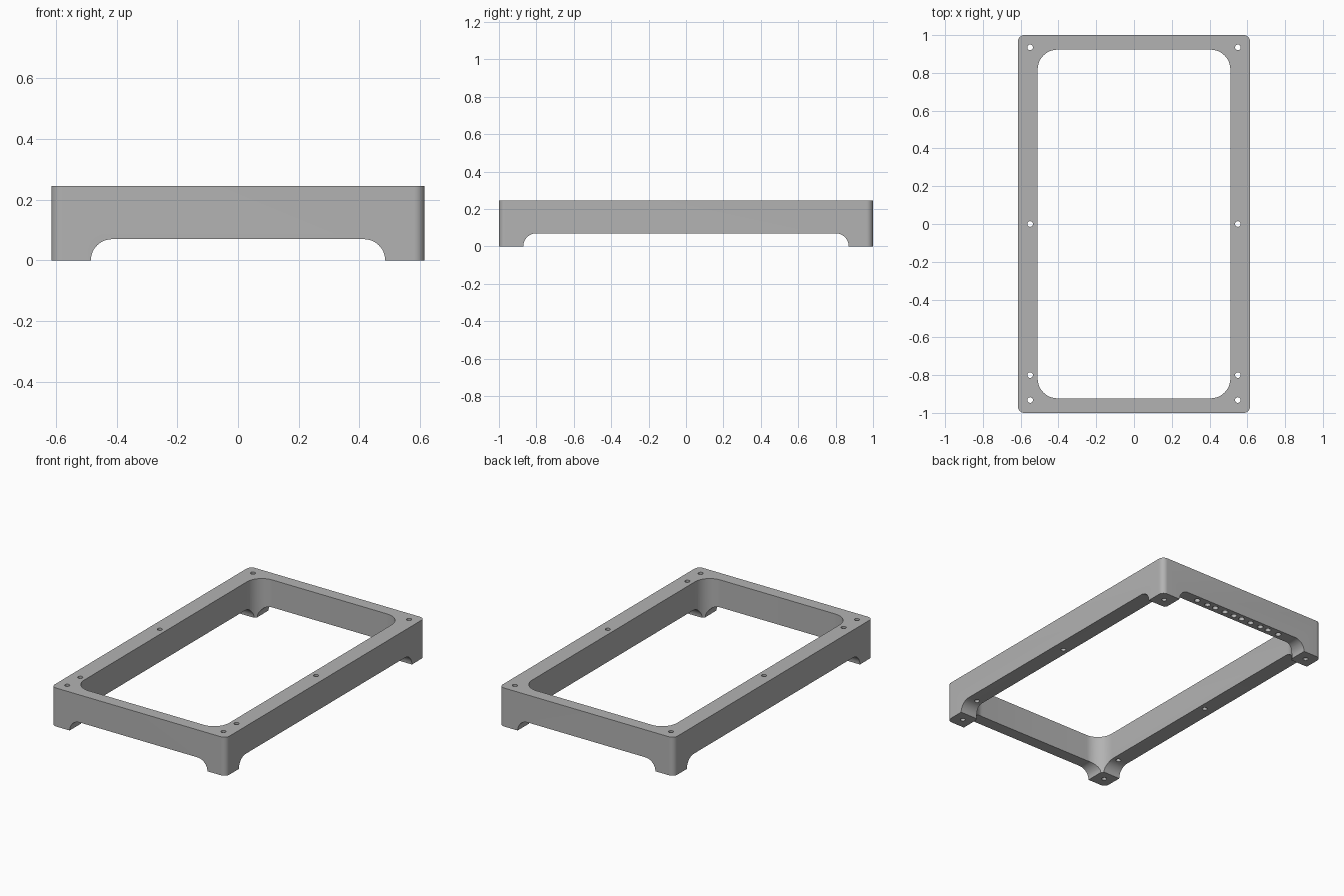
import bpy, bmesh, math
from mathutils import Matrix, Vector

HALF_X, HALF_Y, HEIGHT = 0.615, 1.0, 0.245

default = bpy.data.objects.get("Cube")
if default:
    bpy.data.objects.remove(default, do_unlink=True)

grey = bpy.data.materials.new("plain grey")
grey.use_nodes = True
colour = (0.45, 0.45, 0.45, 1)
grey.diffuse_color = colour
grey.node_tree.nodes["Principled BSDF"].inputs["Base Color"].default_value = colour


def rounded_rect(hx, hy, r, steps=12):
    """Outline of a rectangle with round corners, centred on the origin."""
    points = []
    for i, (sx, sy) in enumerate([(1, 1), (-1, 1), (-1, -1), (1, -1)]):
        for k in range(steps + 1):
            a = math.pi / 2 * (i + k / steps)
            points.append((sx * (hx - r) + r * math.cos(a),
                           sy * (hy - r) + r * math.sin(a)))
    return points


def arch(half, rise, r, steps=12):
    """Flat-topped arch with round shoulders, open below the ground."""
    points = [(-half, -0.1), (half, -0.1)]
    for side in (1, -1):
        for k in range(steps + 1):
            a = math.pi / 2 * (k / steps if side == 1 else 1 - k / steps)
            points.append((side * (half - r + r * math.cos(a)),
                           rise - r + r * math.sin(a)))
    return points


def prism(name, outline, low, high, turn=Matrix()):
    """Extrude an outline from low to high, then turn it."""
    bm = bmesh.new()
    face = bm.faces.new([bm.verts.new((x, y, low)) for x, y in outline])
    top = bmesh.ops.extrude_face_region(bm, geom=[face])["geom"]
    bmesh.ops.translate(bm, vec=Vector((0, 0, high - low)),
                        verts=[v for v in top if isinstance(v, bmesh.types.BMVert)])
    bmesh.ops.transform(bm, matrix=turn, verts=bm.verts)
    bmesh.ops.recalc_face_normals(bm, faces=bm.faces)
    mesh = bpy.data.meshes.new(name)
    bm.to_mesh(mesh)
    bm.free()
    mesh.materials.append(grey)
    obj = bpy.data.objects.new(name, mesh)
    bpy.context.collection.objects.link(obj)
    return obj


def drill(name, spots, radius, low, high):
    """One cutter holding an upright cylinder at every spot."""
    bm = bmesh.new()
    for x, y in spots:
        bmesh.ops.create_cone(bm, cap_ends=True, segments=24, radius1=radius,
                              radius2=radius, depth=high - low,
                              matrix=Matrix.Translation((x, y, (low + high) / 2)))
    mesh = bpy.data.meshes.new(name)
    bm.to_mesh(mesh)
    bm.free()
    mesh.materials.append(grey)
    obj = bpy.data.objects.new(name, mesh)
    bpy.context.collection.objects.link(obj)
    return obj


# Solid block with rounded upright edges
frame = prism("frame", rounded_rect(HALF_X, HALF_Y, 0.035), 0, HEIGHT)

# Central opening, and arches that leave four corner feet
upright = Matrix.Rotation(math.pi / 2, 4, "X")
sideways = Matrix.Rotation(math.pi / 2, 4, "Z") @ upright
cutters = [
    prism("opening_cutter", rounded_rect(0.51, 0.923, 0.105), -0.5, 0.5),
    prism("front_arch_cutter", arch(0.485, 0.07, 0.07), -1.5, 1.5, upright),
    prism("side_arch_cutter", arch(0.87, 0.07, 0.07), -1.5, 1.5, sideways),
]

# Screw holes right through the long rails and feet
screws = [(s * 0.55, y) for s in (-1, 1) for y in (0.935, 0, -0.8, -0.932)]
cutters.append(drill("screw_hole_cutter", screws, 0.015, -0.5, 0.5))

# Row of blind holes under the back rail
sockets = [(s * x, 0.962) for s in (-1, 1) for x in (0.03, 0.10, 0.175, 0.235, 0.315)]
cutters.append(drill("socket_cutter", sockets, 0.018, -0.1, 0.19))

# Cut the block, then drop the cutters
bpy.context.view_layer.objects.active = frame
for cutter in cutters:
    cutter.hide_render = True
    cut = frame.modifiers.new(cutter.name, "BOOLEAN")
    cut.operation = "DIFFERENCE"
    cut.solver = "EXACT"
    cut.object = cutter
    bpy.ops.object.modifier_apply(modifier=cut.name)
    bpy.data.objects.remove(cutter, do_unlink=True)

bpy.ops.object.select_all(action="DESELECT")
frame.select_set(True)
bpy.ops.object.shade_smooth_by_angle(angle=math.radians(30))
